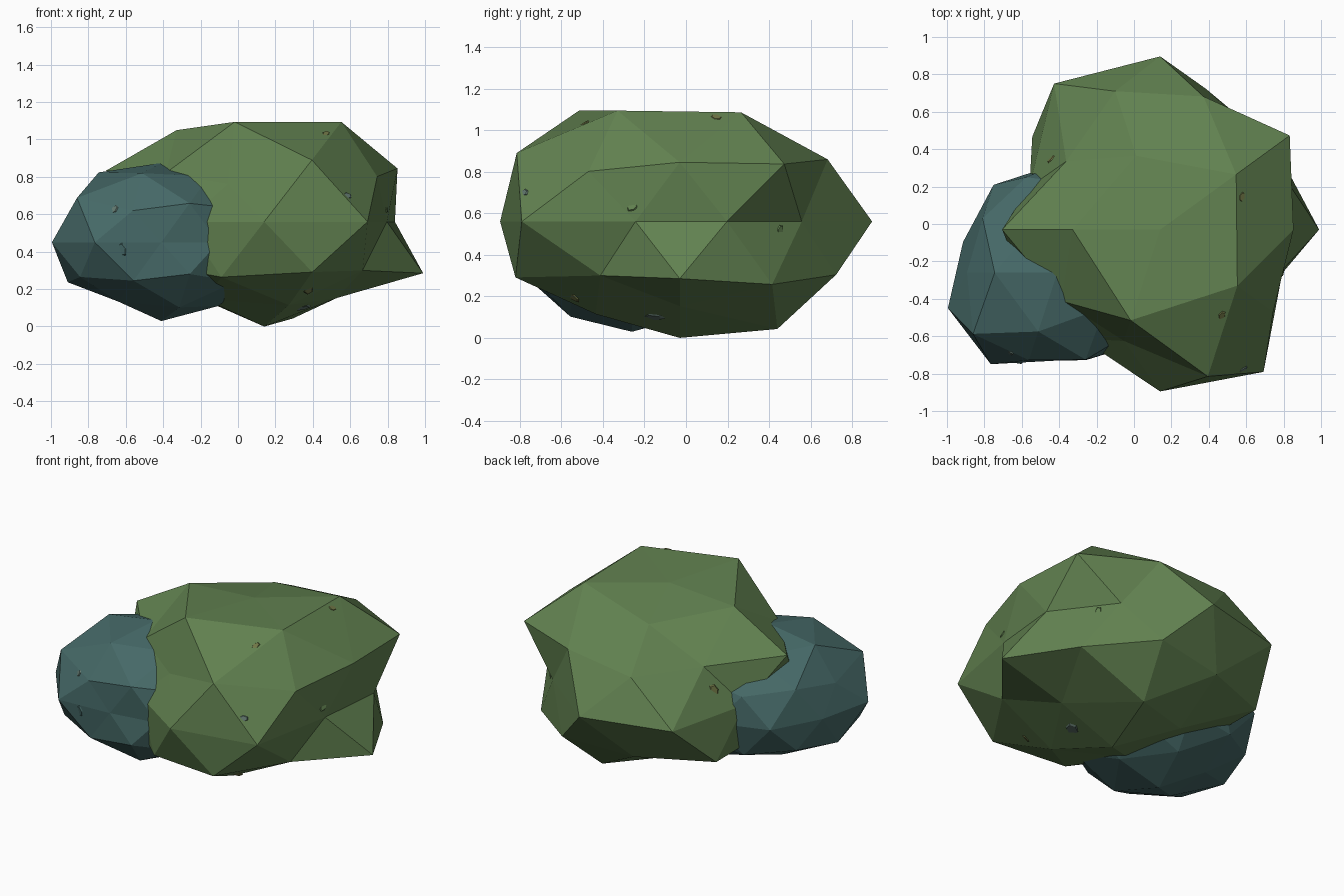
import bpy, bmesh, math
from mathutils import Matrix, Vector
from mathutils.bvhtree import BVHTree

if "Cube" in bpy.data.objects:
    bpy.data.objects.remove(bpy.data.objects["Cube"])

RINGS = [1, .8507, .5257, .4472, 0, -.4472, -.5257, -.8507, -1]


def material(name, rgb):
    m = bpy.data.materials.new(name)
    m.diffuse_color = (*rgb, 1)
    m.use_nodes = True
    m.node_tree.nodes["Principled BSDF"].inputs["Base Color"].default_value = m.diffuse_color
    return m


def add_object(name, bm, mat):
    me = bpy.data.meshes.new(name)
    bm.to_mesh(me)
    me.materials.append(mat)
    ob = bpy.data.objects.new(name, me)
    bpy.context.collection.objects.link(ob)
    return ob


def rock(name, center, flatten, radii, mat):
    """Low-poly ball; radii are given per ring from top to bottom, by angle from +x."""
    bm = bmesh.new()
    bmesh.ops.create_icosphere(bm, subdivisions=2, radius=1,
                               matrix=Matrix.Rotation(math.pi, 4, 'Z'))
    groups = [[] for _ in RINGS]
    for v in bm.verts:
        ring = min(range(len(RINGS)), key=lambda i: abs(RINGS[i] - v.co.normalized().z))
        angle = round(math.degrees(math.atan2(v.co.y, v.co.x))) % 360
        groups[ring].append((angle, v))
    for group, ks in zip(groups, radii):
        group.sort(key=lambda g: g[0])
        for (_, v), k in zip(group, ks):
            d = v.co.normalized() * k
            v.co = Vector(center) + Vector((d.x, d.y, d.z * flatten))
    add_object(name, bm, mat)
    tree = BVHTree.FromBMesh(bm)
    bm.free()
    return tree


def fleck(name, tree, near, size, spin, mat):
    """Small flat chip set into the nearest rock face."""
    pos, normal, _, _ = tree.find_nearest(Vector(near))
    turn = normal.to_track_quat('Z', 'Y').to_matrix().to_4x4()
    m = (Matrix.Translation(pos) @ turn @ Matrix.Rotation(spin, 4, 'Z')
         @ Matrix.Diagonal((size, size * .65, .006, 1)))
    bm = bmesh.new()
    bmesh.ops.create_cone(bm, cap_ends=True, segments=6, radius1=1, radius2=.8,
                          depth=1, matrix=m)
    add_object(name, bm, mat)
    bm.free()


green = material("mossy_green", (.12, .22, .08))
teal = material("teal_stone", (.06, .14, .135))
ochre = material("ochre_fleck", (.16, .18, .06))
grey = material("grey_fleck", (.13, .2, .17))

# Large rock
big = rock("large_rock", (.14, -.03, .56), .647, [
    [.805],
    [.955, .79, .89, .97, .97],
    [.838, .88, .73, .765, .97],
    [.957, .87, .945, .70, .835],
    [.735, .726, .926, .965, .735, .78, .72, .865, .94, .69],
    [.95, .885, .945, .80, .93],
    [.89, .85, .80, .87, .765],
    [.74, .94, .76, .75, .81],
    [.866]], green)

# Small rock leaning into its front left
small = rock("small_rock", (-.41, -.26, .45), .69, [
    [.615],
    [.58, .57, .637, .63, .60],
    [.58, .58, .58, .655, .575],
    [.58, .60, .54, .55, .58],
    [.58, .58, .58, .58, .53, .615, .605, .47, .52, .58],
    [.58, .58, .57, .60, .55],
    [.58, .58, .588, .565, .58],
    [.58, .58, .52, .54, .593],
    [.61]], teal)

# Flecks on the faces
spots = [
    (big, (.585, -.78, .70), .03, grey), (big, (.47, -.49, 1.03), .03, ochre),
    (big, (-.45, .35, .68), .045, ochre), (big, (.575, .145, 1.06), .03, ochre),
    (big, (.80, -.26, .63), .03, green), (big, (.65, .45, .515), .03, green),
    (big, (.38, -.55, .19), .045, ochre), (big, (.35, -.16, .08), .065, grey),
    (small, (-.66, -.68, .62), .03, grey), (small, (-.62, -.75, .41), .04, teal),
]
for i, (tree, near, size, mat) in enumerate(spots):
    fleck(f"fleck_{i + 1}", tree, near, size, i * .9, mat)
